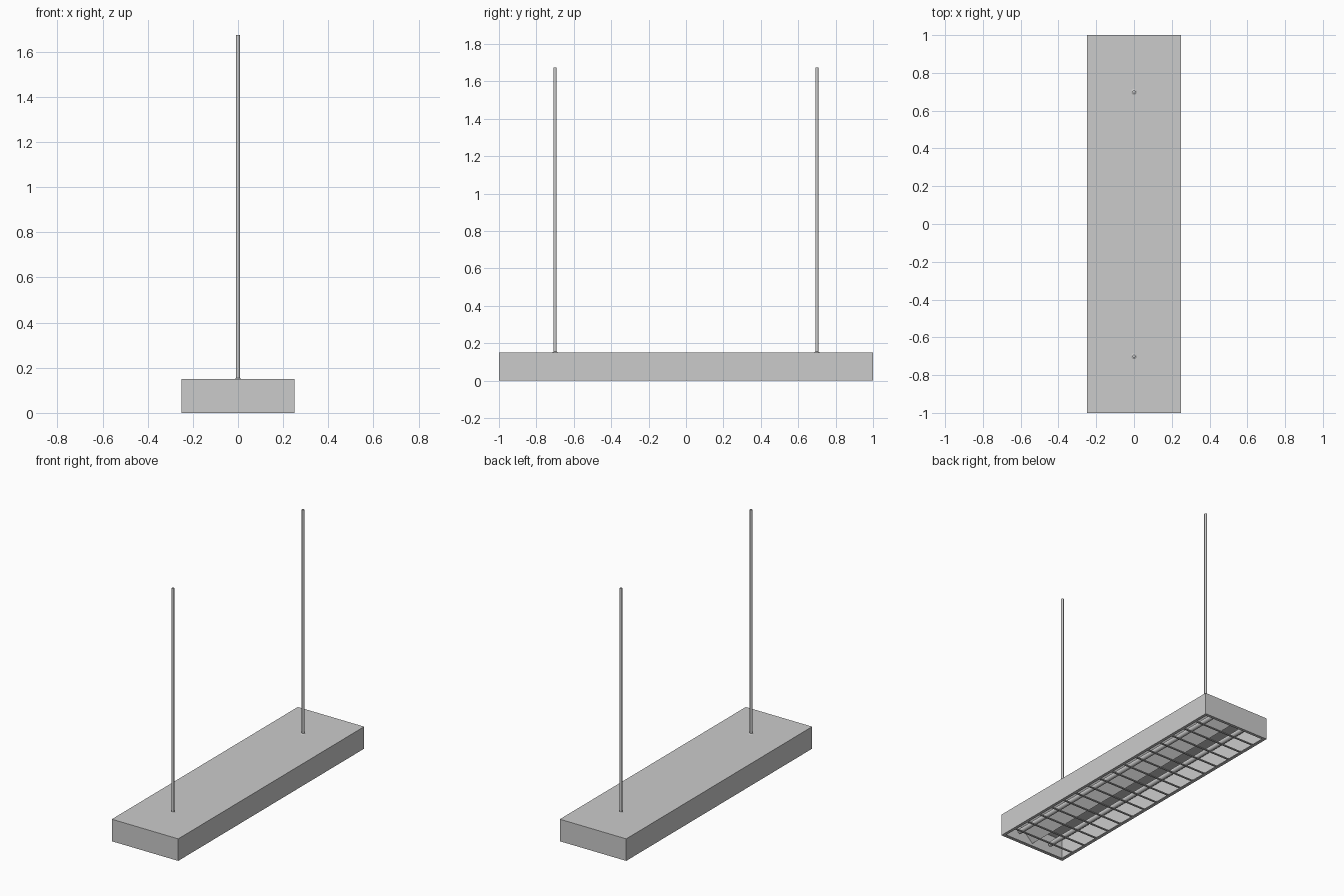
import bpy, bmesh

if "Cube" in bpy.data.objects:
    bpy.data.objects.remove(bpy.data.objects["Cube"])

W, L, H, T = 0.25, 1.0, 0.15, 0.006


def mesh_object(name, bm):
    bmesh.ops.recalc_face_normals(bm, faces=bm.faces)
    me = bpy.data.meshes.new(name)
    bm.to_mesh(me)
    bm.free()
    ob = bpy.data.objects.new(name, me)
    bpy.context.collection.objects.link(ob)
    return ob


def box(name, x0, x1, y0, y1, z0, z1):
    bm = bmesh.new()
    bmesh.ops.create_cube(bm, size=1)
    for v in bm.verts:
        v.co.x = x1 if v.co.x > 0 else x0
        v.co.y = y1 if v.co.y > 0 else y0
        v.co.z = z1 if v.co.z > 0 else z0
    return mesh_object(name, bm)


def cylinder(name, r1, r2, depth, loc, sides, rot=(0, 0, 0)):
    bpy.ops.mesh.primitive_cone_add(vertices=sides, radius1=r1, radius2=r2,
                                    depth=depth, location=loc, rotation=rot)
    bpy.context.object.name = name
    bpy.ops.object.shade_smooth_by_angle()


def extrusion(name, profile, y0, y1):
    bm = bmesh.new()
    f = bm.faces.new([bm.verts.new((x, y0, z)) for x, z in profile])
    ext = bmesh.ops.extrude_face_region(bm, geom=[f])
    for v in ext["geom"]:
        if isinstance(v, bmesh.types.BMVert):
            v.co.y = y1
    return mesh_object(name, bm)


# Housing: thin sheet tray, open underneath
extrusion("housing", [(-W, 0), (-W, H), (W, H), (W, 0), (W - T, 0), (W - T, H - T),
                      (-W + T, H - T), (-W + T, 0)], -L, L)
for s, n in ((-1, "front"), (1, "back")):
    y = sorted((s * L, s * (L - T)))
    box(n + "_end_plate", -W + T, W - T, *y, 0, H - T)

# Ridge reflector between the tubes
extrusion("centre_reflector", [(-0.12, H - T), (0.12, H - T), (0, 0.03)],
          -L + T, L - T)

# Fluorescent tubes with end sockets
for s, n in ((-1, "left"), (1, "right")):
    x = s * 0.125
    cylinder(n + "_tube", 0.016, 0.016, 1.94, (x, 0, 0.06), 16, (1.5708, 0, 0))

# Louvre grille: border and cross blades
B = 0.02
for s in (-1, 1):
    x = sorted((s * W * 0.998, s * (W - B)))
    box("grille_side", *x, -L * 0.999, L * 0.999, 0, 0.006)
    y = sorted((s * L * 0.999, s * (L - B)))
    box("grille_end", -W + B, W - B, *y, 0, 0.006)
N = 17
for i in range(1, N):
    y = -L + 2 * L * i / N
    box("grille_cross_blade", -W + B, W - B, y - 0.006, y + 0.006, 0, 0.006)

# Suspension rods with small collars
for y in (-0.7, 0.7):
    cylinder("suspension_rod", 0.0085, 0.0085, 1.675 - H, (0, y, (1.675 + H) / 2), 16)
    cylinder("rod_collar", 0.015, 0.009, 0.004, (0, y, H + 0.002), 16)
